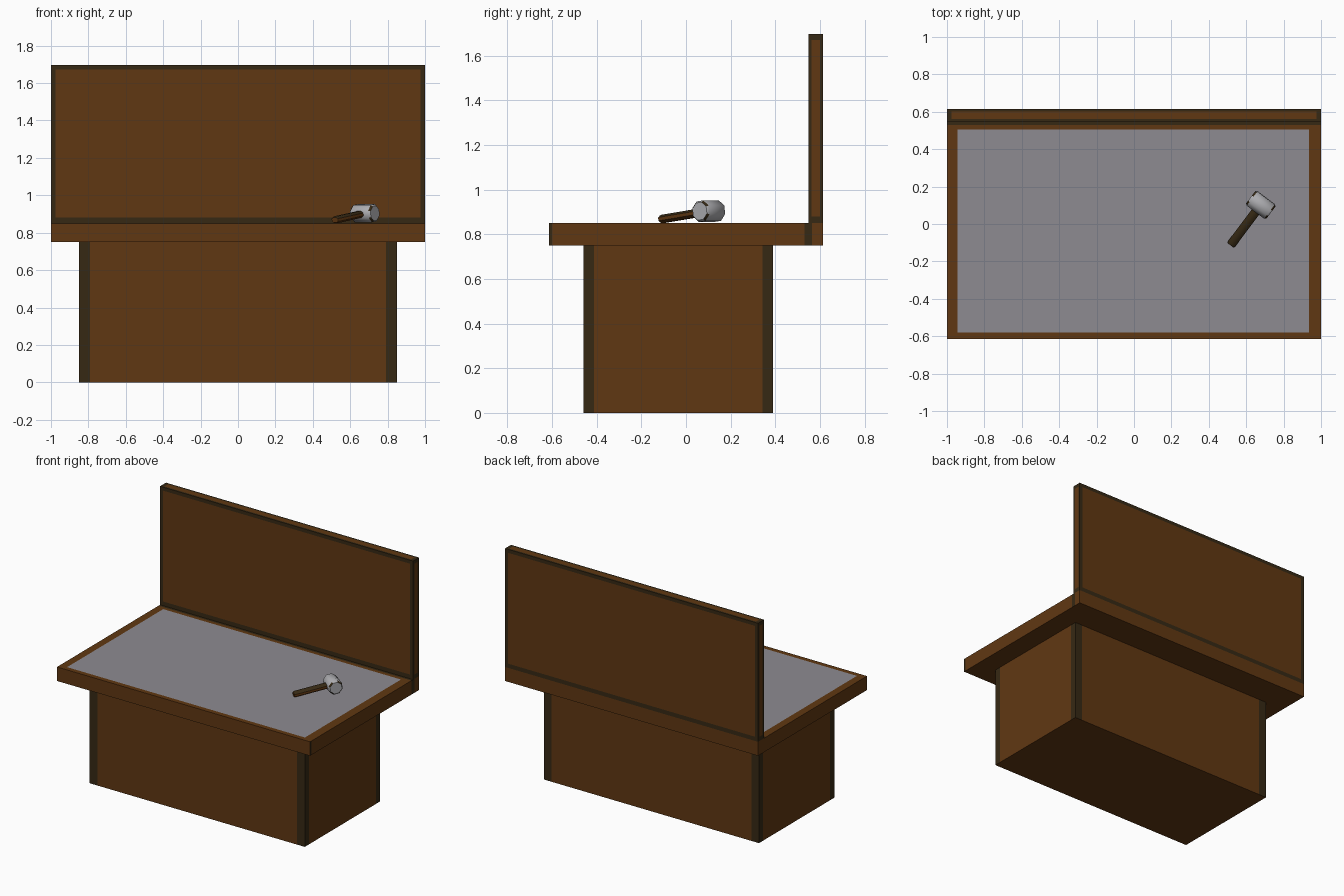
import bpy, bmesh, math
from mathutils import Matrix, Vector

if "Cube" in bpy.data.objects:
    bpy.data.objects.remove(bpy.data.objects["Cube"])


def material(name, rgb):
    m = bpy.data.materials.new(name)
    m.diffuse_color = (*rgb, 1)
    m.use_nodes = True
    m.node_tree.nodes["Principled BSDF"].inputs["Base Color"].default_value = m.diffuse_color
    return m


BROWN = material("brown wood", (0.118, 0.039, 0.006))
DARK = material("dark worn wood", (0.037, 0.022, 0.007))
GREY = material("grey work surface", (0.27, 0.26, 0.285))
STEEL = material("light steel", (0.42, 0.42, 0.44))


def finish(bm, name, mats):
    bm.normal_update()
    me = bpy.data.meshes.new(name)
    bm.to_mesh(me)
    bm.free()
    for m in mats:
        me.materials.append(m)
    ob = bpy.data.objects.new(name, me)
    bpy.context.collection.objects.link(ob)
    return ob


def painted_box(name, lo, hi, cuts, mats, rule):
    """Box cut at the given x, y, z values; rule(centre, normal) picks each face's colour."""
    lo, hi = Vector(lo), Vector(hi)
    bm = bmesh.new()
    bmesh.ops.create_cube(bm, size=1, matrix=Matrix.Translation((lo + hi) / 2)
                          @ Matrix.Diagonal((*(hi - lo), 1)))
    for axis in range(3):
        no = Vector((0, 0, 0))
        no[axis] = 1
        for v in cuts[axis]:
            bmesh.ops.bisect_plane(bm, geom=bm.verts[:] + bm.edges[:] + bm.faces[:],
                                   plane_co=no * v, plane_no=no)
    bm.normal_update()
    for f in bm.faces:
        f.material_index = rule(f.calc_center_median(), f.normal)
    return finish(bm, name, mats)


# Cabinet base with dark upright corners
def base_rule(c, n):
    if abs(n.z) > 0.5:
        return 0
    if abs(n.y) > 0.5:
        return int(abs(c.x) > 0.79)
    return int(c.y < -0.412 or c.y > 0.342)


painted_box("cabinet_base", (-0.85, -0.46, 0), (0.85, 0.39, 0.75),
            ((-0.79, 0.79), (-0.412, 0.342), ()), (BROWN, DARK), base_rule)


# Tabletop with grey work surface, brown rim and dark seam at the back board
def top_rule(c, n):
    if n.z > 0.5:
        if -0.945 < c.x < 0.935 and -0.58 < c.y < 0.505:
            return 2
        return int(0.53 < c.y < 0.55)
    if n.x > 0.5:
        return int(0.53 < c.y < 0.565 or c.y < -0.6)
    return 0


painted_box("tabletop", (-1, -0.615, 0.75), (1, 0.615, 0.85),
            ((-0.945, 0.935), (-0.6, -0.58, 0.505, 0.53, 0.55, 0.565), ()),
            (BROWN, DARK, GREY), top_rule)


# Back board with a dark border on every face
def board_rule(c, n):
    edge = (abs(c.x) > 0.975, c.y < 0.562 or c.y > 0.601, c.z < 0.88 or c.z > 1.672)
    return int(any(e for i, e in enumerate(edge) if abs(n[i]) < 0.5))


painted_box("back_board", (-1, 0.548, 0.85), (1, 0.615, 1.697),
            ((-0.975, 0.975), (0.562, 0.601), (0.88, 1.672)), (BROWN, DARK), board_rule)

# Hammer frame: x along the head, y along the handle, z up
along = Vector((0.6, 0.8, 0.135)).normalized()
across = Vector((0.8, -0.6, 0))
up = across.cross(along)
frame = Matrix((across, along, up)).transposed().to_4x4()
frame.translation = (0.678, 0.102, 0.904)


def lathe(name, rings, mats, to_world, rule, sides=8):
    """Rings of (distance along z, radius x, radius y), capped at both ends."""
    bm = bmesh.new()
    loops = []
    for z, rx, ry in rings:
        loops.append([bm.verts.new((rx * math.cos((i + 0.5) * math.tau / sides),
                                    ry * math.sin((i + 0.5) * math.tau / sides), z))
                      for i in range(sides)])
    for r, (a, b) in enumerate(zip(loops, loops[1:])):
        for i in range(sides):
            j = (i + 1) % sides
            bm.faces.new((a[i], a[j], b[j], b[i])).material_index = rule(r, i)
    bm.faces.new(loops[0][::-1])
    bm.faces.new(loops[-1])
    bm.transform(to_world)
    bmesh.ops.recalc_face_normals(bm, faces=bm.faces[:])
    ob = finish(bm, name, mats)
    bpy.context.view_layer.objects.active = ob
    ob.select_set(True)
    bpy.ops.object.shade_smooth_by_angle(angle=math.radians(46))
    ob.select_set(False)
    return ob


# Hammer head: chamfered steel drum with chipped dark spots on the chamfers
turn_x = Matrix.Rotation(math.pi / 2, 4, 'Y')
lathe("hammer_head", ((-0.068, 0.042, 0.042), (-0.058, 0.05, 0.05),
                      (0.058, 0.05, 0.05), (0.068, 0.042, 0.042)),
      (STEEL, DARK), frame @ turn_x, lambda r, i: int(r != 1 and i % 2 == 0))

# Hammer handle: flattened wooden grip, dark along the upper facets
turn_y = Matrix.Rotation(-math.pi / 2, 4, 'X')
lathe("hammer_handle", ((-0.27, 0.022, 0.016), (-0.262, 0.026, 0.02), (0.0, 0.026, 0.02)),
      (BROWN, DARK), frame @ turn_y, lambda r, i: int(i in (4, 5, 6)))
